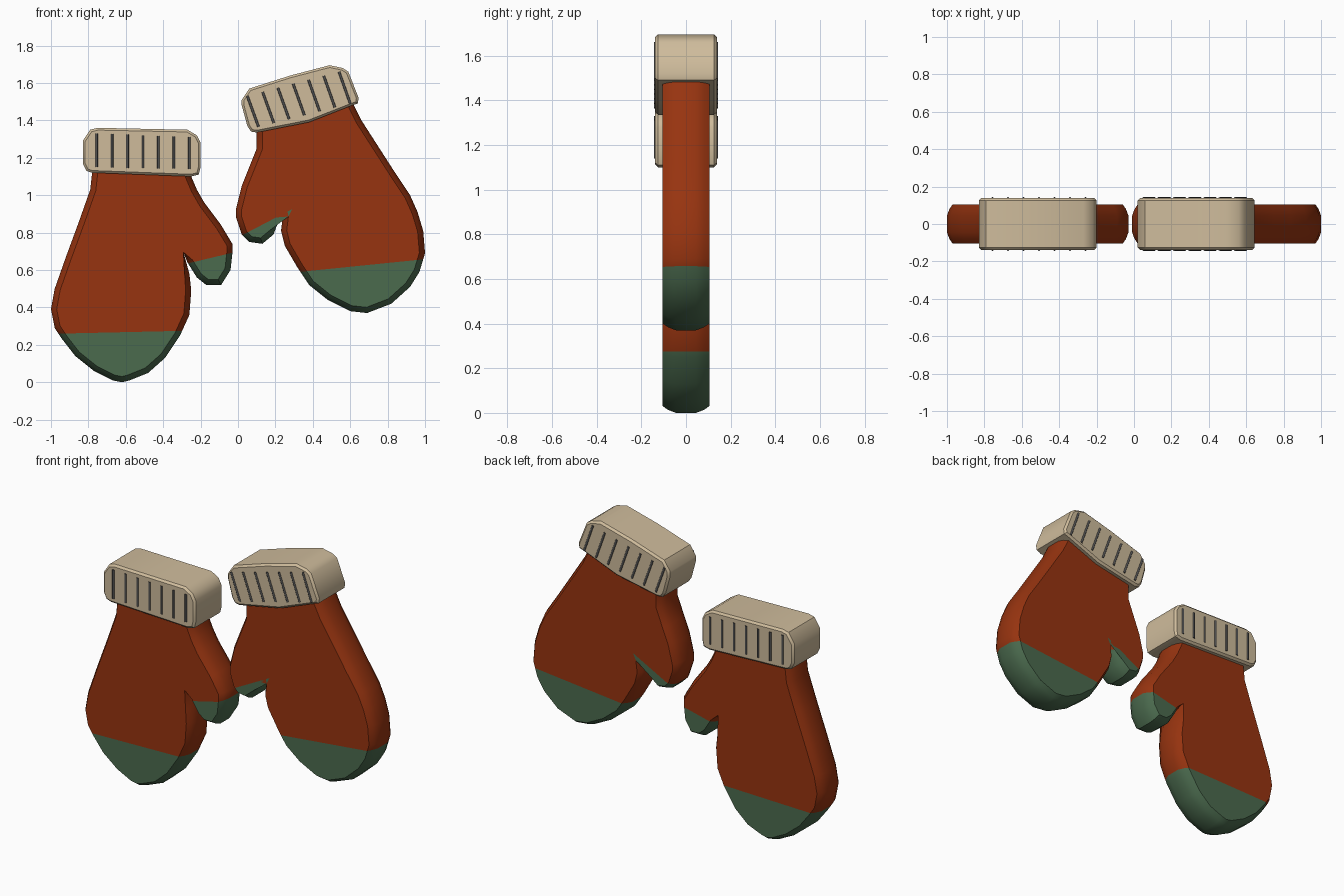
import bpy, bmesh, math
from mathutils import Vector

if "Cube" in bpy.data.objects:
    bpy.data.objects.remove(bpy.data.objects["Cube"])


def material(name, rgb):
    m = bpy.data.materials.new(name)
    m.diffuse_color = (*rgb, 1)
    m.use_nodes = True
    m.node_tree.nodes["Principled BSDF"].inputs["Base Color"].default_value = m.diffuse_color
    return m


ORANGE = material("orange_wool", (0.31, 0.034, 0.005))
GREEN = material("green_wool", (0.07, 0.145, 0.076))
CREAM = material("cream_knit", (0.62, 0.50, 0.33))
DARK = material("dark_rib", (0.08, 0.08, 0.08))


def inset(pts, d):
    """Shrink a counterclockwise (x, z) outline by d."""
    out = []
    for i, p in enumerate(pts):
        a, b, c = Vector(pts[i - 1]), Vector(p), Vector(pts[(i + 1) % len(pts)])
        e1, e2 = (b - a).normalized(), (c - b).normalized()
        n1, n2 = Vector((-e1.y, e1.x)), Vector((-e2.y, e2.x))
        out.append(b + (n1 + n2) / max(1 + n1.dot(n2), 0.6) * d)
    return out


def pillow(pts, half):
    """Solid from an outline; half = [(y, inset), ...] from front face to middle."""
    bm = bmesh.new()
    rings = half + [(-y, d) for y, d in reversed(half)]
    loops = [[bm.verts.new((p.x, y, p.y)) for p in inset(pts, d)] for y, d in rings]
    n = len(pts)
    for l0, l1 in zip(loops, loops[1:]):
        for i in range(n):
            j = (i + 1) % n
            bm.faces.new((l0[i], l1[i], l1[j], l0[j]))
    caps = [bm.faces.new(loops[0]), bm.faces.new(loops[-1][::-1])]
    bmesh.ops.triangulate(bm, faces=caps)
    bmesh.ops.recalc_face_normals(bm, faces=bm.faces)
    return bm


def finish(bm, name, mats, angle=35):
    me = bpy.data.meshes.new(name)
    bm.to_mesh(me)
    bm.free()
    for m in mats:
        me.materials.append(m)
    me.shade_smooth()
    me.set_sharp_from_angle(angle=math.radians(angle))
    bpy.context.collection.objects.link(bpy.data.objects.new(name, me))


def line_z(line, x):
    (x0, z0), (x1, z1) = line
    return z0 + (z1 - z0) * (x - x0) / (x1 - x0)


def mitten(name, pts, tip_line, thumb_line, divider, side):
    bm = pillow(pts, [(-0.105, 0.03), (-0.08, 0.013), (-0.045, 0)])
    # colour seams across the fingertips and the thumb
    for (x0, z0), (x1, z1) in (tip_line, thumb_line):
        bmesh.ops.bisect_plane(bm, geom=bm.verts[:] + bm.edges[:] + bm.faces[:],
                               plane_co=(x0, 0, z0), plane_no=(z0 - z1, 0, x1 - x0))
    (nx, nz), (mx, mz) = divider
    for f in bm.faces:
        c = f.calc_center_median()
        split = nx + (mx - nx) * (c.z - nz) / (mz - nz)
        thumb = c.z < line_z(thumb_line, c.x) and (c.x - split) * side > 0
        f.material_index = int(thumb or c.z < line_z(tip_line, c.x))
    finish(bm, name, [ORANGE, GREEN])


def ribs(name, first, last, count=7):
    """Thin raised ribs on both cuff faces, spread between two end ribs."""
    bm = bmesh.new()
    for k in range(count):
        t = k / (count - 1)
        a, b = (Vector(p).lerp(Vector(q), t) for p, q in zip(first, last))
        d, mid = a - b, (a + b) / 2
        for y in (-0.137, 0.137):
            new = bmesh.ops.create_cone(bm, cap_ends=True, segments=8, radius1=0.007,
                                        radius2=0.007, depth=d.length)["verts"]
            rot = Vector((0, 0, 1)).rotation_difference(Vector((d.x, 0, d.y))).to_matrix()
            bmesh.ops.rotate(bm, verts=new, matrix=rot)
            bmesh.ops.translate(bm, verts=new, vec=(mid.x, y, mid.y))
    finish(bm, name, [DARK], 50)


# left mitten body
mitten("left_mitten", [
    (-.76, 1.19), (-.78, 1.12), (-.79, 1.03), (-.85, .86), (-.92, .67), (-.98, .50),
    (-1.0, .39), (-.98, .29), (-.94, .23), (-.87, .14), (-.77, .06), (-.67, .01),
    (-.62, 0), (-.58, .01), (-.48, .05), (-.39, .13), (-.31, .25), (-.26, .36),
    (-.25, .49), (-.26, .58), (-.29, .69), (-.27, .64), (-.22, .56), (-.17, .52),
    (-.09, .52), (-.04, .60), (-.03, .69), (-.03, .74), (-.09, .84), (-.18, .96),
    (-.22, 1.03), (-.25, 1.10), (-.26, 1.19)],
    ((-.95, .26), (-.29, .275)), ((-.27, .635), (-.04, .69)),
    ((-.29, .69), (-.246, .57)), 1)

# right mitten body
mitten("right_mitten", [
    (.10, 1.41), (.10, 1.32), (.10, 1.25), (.06, 1.15), (.02, 1.05), (-.01, .93),
    (-.01, .88), (.02, .79), (.06, .75), (.13, .74), (.19, .79), (.22, .87),
    (.25, .96), (.24, .89), (.23, .81), (.25, .73), (.32, .61), (.38, .52),
    (.48, .44), (.60, .38), (.69, .37), (.82, .42), (.92, .51), (.97, .59),
    (1.0, .69), (.99, .81), (.96, .91), (.92, 1.0), (.84, 1.12), (.75, 1.26),
    (.66, 1.40), (.63, 1.46), (.59, 1.54)],
    ((.33, .59), (.97, .655)), ((.03, .79), (.24, .90)),
    ((.25, .96), (.225, .81)), -1)

# cuffs
CUFF = [(-0.138, 0.012), (-0.126, 0)]
finish(pillow([
    (-.83, 1.29), (-.83, 1.17), (-.81, 1.13), (-.78, 1.12), (-.25, 1.10), (-.21, 1.11),
    (-.20, 1.15), (-.20, 1.28), (-.22, 1.32), (-.27, 1.35), (-.75, 1.36), (-.79, 1.35)],
    CUFF), "left_cuff", [CREAM])
finish(pillow([
    (.02, 1.51), (.02, 1.48), (.05, 1.37), (.07, 1.34), (.10, 1.335), (.38, 1.39),
    (.61, 1.48), (.64, 1.49), (.645, 1.52), (.59, 1.66), (.56, 1.68), (.49, 1.695),
    (.28, 1.64), (.06, 1.57)], CUFF), "right_cuff", [CREAM])

# cuff ribs
ribs("left_cuff_ribs", ((-.756, 1.33), (-.756, 1.15)), ((-.26, 1.31), (-.26, 1.14)))
ribs("right_cuff_ribs", ((.05, 1.53), (.11, 1.365)), ((.54, 1.66), (.60, 1.49)))
